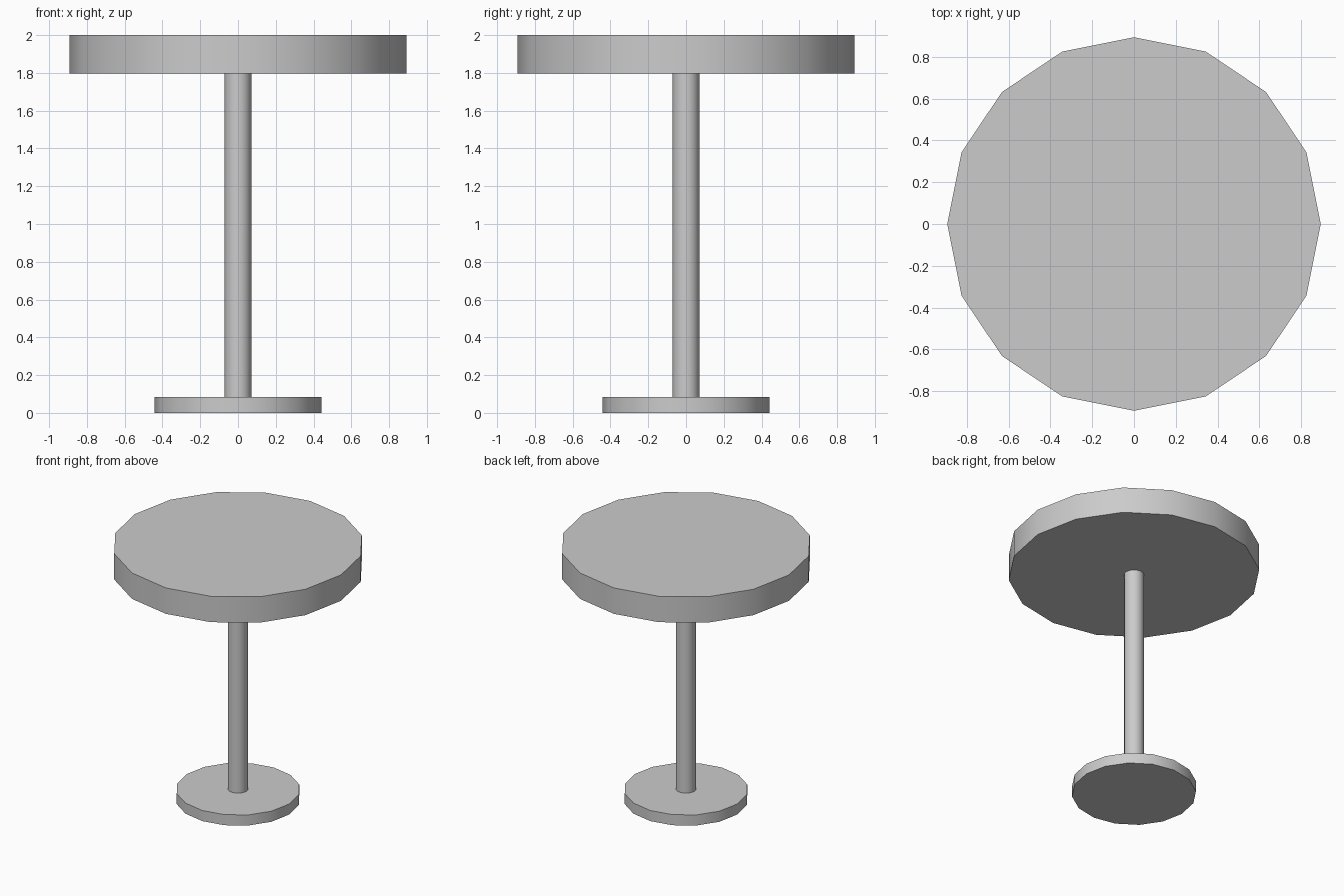
import bpy
import math

if "Cube" in bpy.data.objects:
    bpy.data.objects.remove(bpy.data.objects["Cube"])

SIDES = 16


def disc(name, radius, z0, z1):
    """Upright 16-sided cylinder between two heights, smooth around its side."""
    bpy.ops.mesh.primitive_cylinder_add(
        vertices=SIDES, radius=radius, depth=z1 - z0, location=(0, 0, (z0 + z1) / 2))
    obj = bpy.context.object
    obj.name = name
    bpy.ops.object.shade_smooth_by_angle(angle=math.radians(30))
    return obj


# Floor plate, column and thick round top
disc("base_plate", 0.442, 0.0, 0.083)
disc("column", 0.071, 0.083, 1.797)
disc("table_top", 0.893, 1.797, 2.0)
